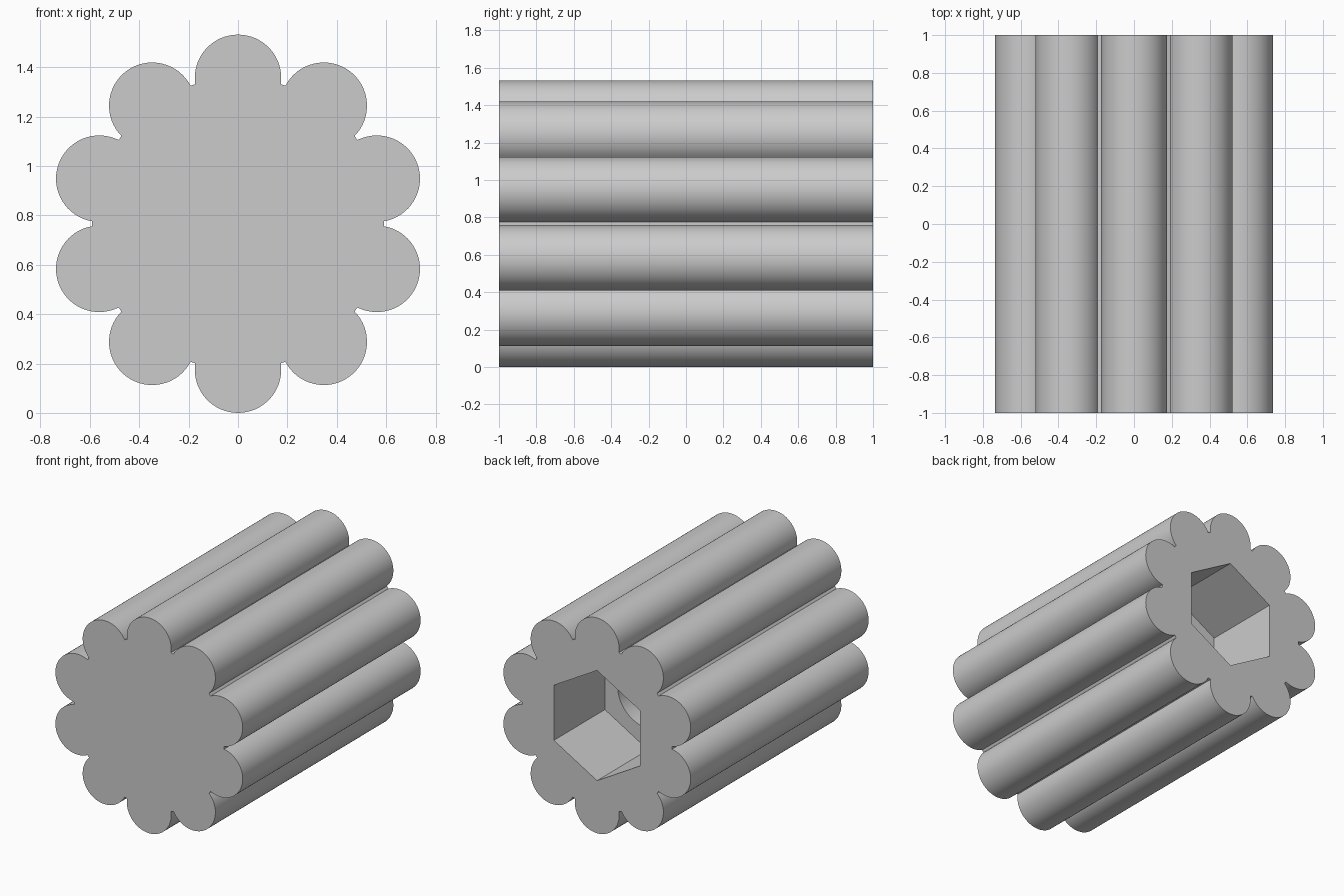
import bpy, bmesh
from math import sin, cos, pi, asin, radians

if "Cube" in bpy.data.objects:
    bpy.data.objects.remove(bpy.data.objects["Cube"], do_unlink=True)

LOBES, CENTRE_Z = 10, 0.766
RING, LOBE_R, CORE_R = 0.591, 0.175, 0.588
ARC_STEPS = 32

grey = bpy.data.materials.new("plain grey")
grey.use_nodes = True
colour = (0.6, 0.6, 0.6, 1)
grey.diffuse_color = colour
grey.node_tree.nodes["Principled BSDF"].inputs["Base Color"].default_value = colour


def prism(name, outline, y0, y1):
    """Extrude an (x, z) outline along y."""
    bm = bmesh.new()
    face = bm.faces.new([bm.verts.new((x, y0, z + CENTRE_Z)) for x, z in outline])
    grown = bmesh.ops.extrude_face_region(bm, geom=[face])["geom"]
    verts = [v for v in grown if isinstance(v, bmesh.types.BMVert)]
    bmesh.ops.translate(bm, vec=(0, y1 - y0, 0), verts=verts)
    bmesh.ops.recalc_face_normals(bm, faces=bm.faces)
    mesh = bpy.data.meshes.new(name)
    bm.to_mesh(mesh)
    bm.free()
    mesh.materials.append(grey)
    obj = bpy.data.objects.new(name, mesh)
    bpy.context.collection.objects.link(obj)
    return obj


def ring(radius, sides):
    """Regular polygon with a corner at the top."""
    return [(radius * sin(2 * pi * i / sides), radius * cos(2 * pi * i / sides))
            for i in range(sides)]


# Scalloped outline: each lobe arc starts and ends on the core circle
half = 2 * asin(LOBE_R / 2 / RING)
sweep = pi / 2 + half / 2
outline = []
for k in range(LOBES):
    a = 2 * pi * k / LOBES
    cx, cz = RING * sin(a), RING * cos(a)
    for i in range(ARC_STEPS + 1):
        t = a - sweep + 2 * sweep * i / ARC_STEPS
        outline.append((cx + LOBE_R * sin(t), cz + LOBE_R * cos(t)))
knob = prism("scalloped_knob", outline, -1, 1)

# Hexagonal pocket at the back, then a round bolt hole beyond it
cutters = [prism("hex_pocket_cutter", ring(0.392, 6), 0.427, 1.1),
           prism("bolt_hole_cutter", ring(0.24, 64), -0.8, 0.5)]
for cutter in cutters:
    cutter.hide_render = True
    mod = knob.modifiers.new(cutter.name, "BOOLEAN")
    mod.operation, mod.solver, mod.object = "DIFFERENCE", "EXACT", cutter

bpy.ops.object.select_all(action="DESELECT")
knob.select_set(True)
bpy.context.view_layer.objects.active = knob
for cutter in cutters:
    bpy.ops.object.modifier_apply(modifier=cutter.name)
    bpy.data.objects.remove(cutter, do_unlink=True)
bpy.ops.object.shade_smooth_by_angle(angle=radians(30))
